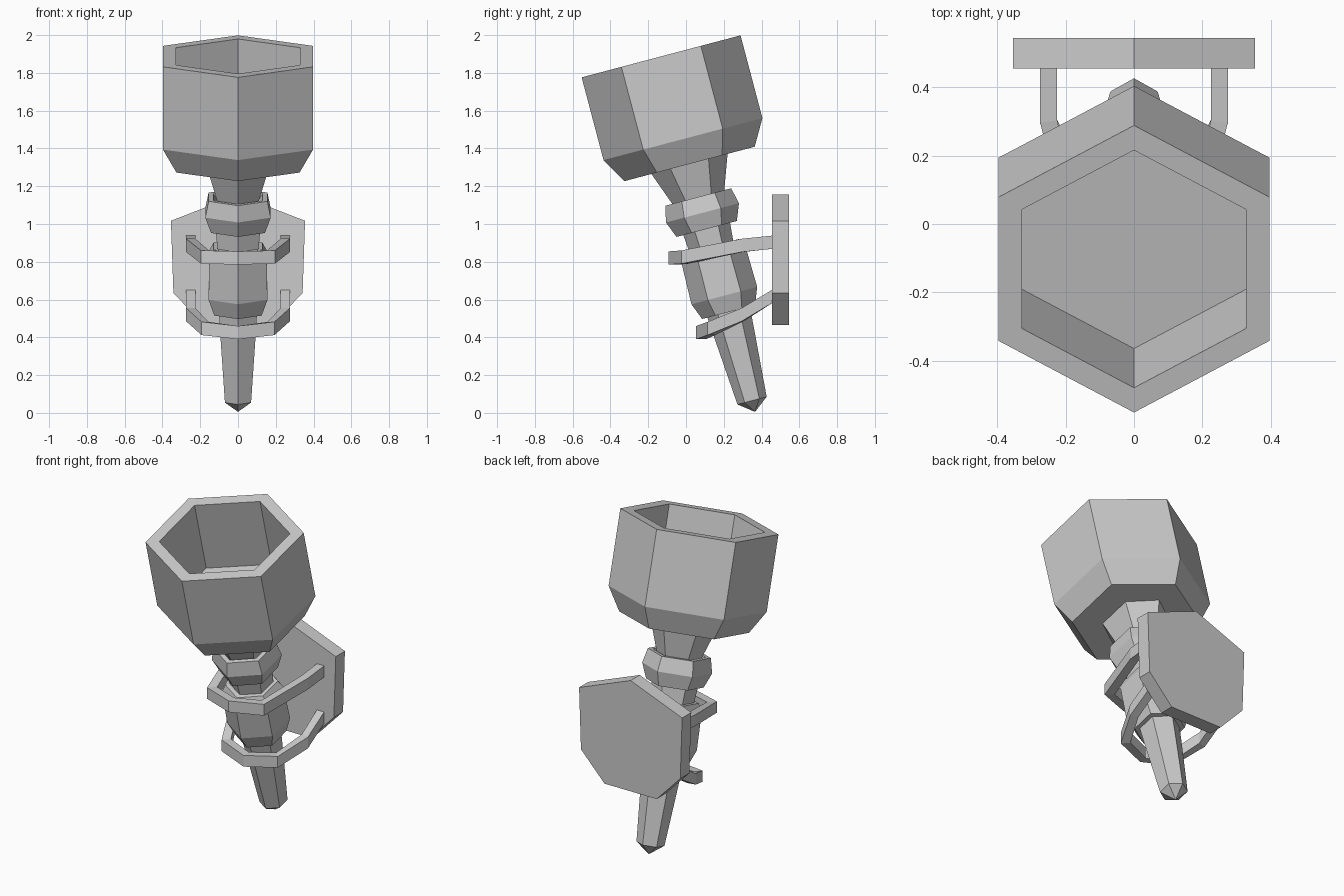
import bpy, bmesh, math
from mathutils import Vector

if "Cube" in bpy.data.objects:
    bpy.data.objects.remove(bpy.data.objects["Cube"])

grey = bpy.data.materials.new("iron_grey")
grey.use_nodes = True
grey.diffuse_color = (0.6, 0.6, 0.6, 1)
grey.node_tree.nodes["Principled BSDF"].inputs["Base Color"].default_value = (0.6, 0.6, 0.6, 1)

# Leaning axis of the torch, starting at its pointed foot
TILT = math.radians(14.8)
FOOT = Vector((0, 0.365, 0.007))
ALONG = Vector((0, -math.sin(TILT), math.cos(TILT)))
ACROSS = Vector((0, math.cos(TILT), math.sin(TILT)))


def finish(bm, name):
    bmesh.ops.recalc_face_normals(bm, faces=bm.faces)
    mesh = bpy.data.meshes.new(name)
    bm.to_mesh(mesh)
    bm.free()
    mesh.materials.append(grey)
    obj = bpy.data.objects.new(name, mesh)
    bpy.context.collection.objects.link(obj)
    return obj


def skin(name, loops):
    """Bridge equal loops of points in order and cap both ends."""
    bm = bmesh.new()
    rows = [[bm.verts.new(p) for p in loop] for loop in loops]
    n = len(rows[0])
    for a, b in zip(rows, rows[1:]):
        for i in range(n):
            j = (i + 1) % n
            bm.faces.new((a[i], a[j], b[j], b[i]))
    bm.faces.new(rows[0])
    bm.faces.new(rows[-1])
    return finish(bm, name)


def hex_turned(name, profile, widen=1.0):
    """Six-sided turning: profile is (distance along axis, radius)."""
    loops = []
    for t, r in profile:
        centre = FOOT + ALONG * t
        loops.append([centre + ACROSS * r * math.cos(k * math.pi / 3)
                      + Vector((r * widen * math.sin(k * math.pi / 3), 0, 0))
                      for k in range(6)])
    return skin(name, loops)


def strap(name, half, thick=0.05, high=0.07):
    """Flat bar following a path mirrored about x = 0."""
    path = [Vector((-x, y, z)) for x, y, z in reversed(half[1:])] + [Vector(p) for p in half]
    loops = []
    for i, p in enumerate(path):
        before = (p - path[i - 1]) if i else path[1] - p
        after = (path[i + 1] - p) if i < len(path) - 1 else before
        n1, n2 = [Vector((d.y, -d.x, 0)).normalized() for d in (before, after)]
        out = (n1 + n2).normalized()
        out *= thick / 2 / out.dot(n1)
        up = Vector((0, 0, high / 2))
        loops.append([p + out + up, p + out - up, p - out - up, p - out + up])
    return skin(name, loops)


# Torch: hollow cup, tapered neck, collar, grip and shaft
hex_turned("cup", [(1.356, 0.357), (1.492, 0.435), (1.945, 0.435),
                   (1.945, 0.36), (1.495, 0.36)], 1.055)
hex_turned("neck", [(1.1, 0.115), (1.36, 0.21)], 0.9)
hex_turned("collar", [(1.0, 0.165), (1.088, 0.2), (1.175, 0.18),
                      (1.175, 0.15), (1.13, 0.12)])
hex_turned("collar_stem", [(0.85, 0.115), (1.02, 0.13)], 1.05)
hex_turned("grip", [(0.545, 0.145), (0.635, 0.18), (0.86, 0.175), (0.905, 0.15)])
hex_turned("shaft", [(0.0, 0.002), (0.06, 0.08), (0.43, 0.108), (0.58, 0.118)])

# Wall plate: seven-sided slab
right = [(0.355, 1.017), (0.342, 0.635), (0.18, 0.465)]
outline = [(0, 1.155)] + right + [(-x, z) for x, z in reversed(right)]
skin("wall_plate", [[(x, y, z) for x, z in outline] for y in (0.455, 0.545)])

# Holding straps
strap("upper_strap", [(0, -0.065, 0.82), (0.175, -0.005, 0.825),
                      (0.25, 0.3, 0.887), (0.25, 0.47, 0.905)])
strap("lower_strap", [(0, 0.08, 0.425), (0.175, 0.135, 0.447),
                      (0.25, 0.3, 0.52), (0.25, 0.47, 0.625)])
